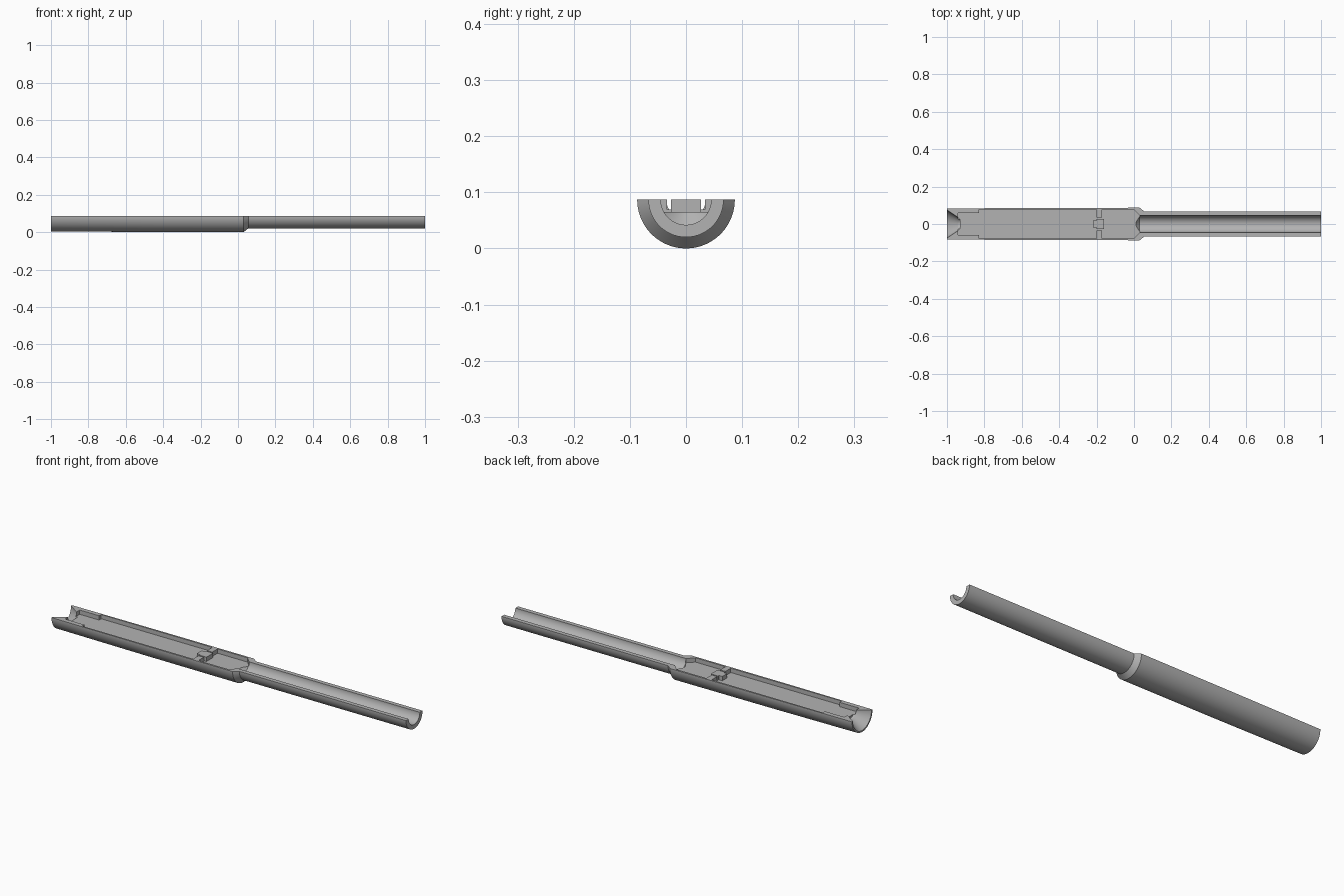
import bpy, bmesh, math
from mathutils import Matrix

cube = bpy.data.objects.get("Cube")
if cube:
    bpy.data.objects.remove(cube, do_unlink=True)

AXIS_Z = 0.087   # height of the tube axis and of the cut plane
FLOOR_Z = 0.065  # height of the pocket floors

grey = bpy.data.materials.new("plain_grey")
grey.use_nodes = True
grey.diffuse_color = (0.45, 0.45, 0.45, 1)
grey.node_tree.nodes["Principled BSDF"].inputs["Base Color"].default_value = grey.diffuse_color


def make_object(name, bm):
    bmesh.ops.recalc_face_normals(bm, faces=bm.faces)
    mesh = bpy.data.meshes.new(name)
    bm.to_mesh(mesh)
    bm.free()
    obj = bpy.data.objects.new(name, mesh)
    bpy.context.collection.objects.link(obj)
    mesh.materials.append(grey)
    return obj


def lathe(name, profile, sides=96):
    """Solid of revolution about the tube axis from (x, radius) points."""
    bm = bmesh.new()
    rings = []
    for x, r in profile:
        ring = []
        for i in range(sides):
            a = 2 * math.pi * i / sides
            ring.append(bm.verts.new((x, r * math.cos(a), AXIS_Z + r * math.sin(a))))
        rings.append(ring)
    for a, b in zip(rings, rings[1:]):
        for i in range(sides):
            j = (i + 1) % sides
            bm.faces.new((a[i], a[j], b[j], b[i]))
    bm.faces.new(rings[0])
    bm.faces.new(rings[-1])
    return make_object(name, bm)


def prism(name, half_outline, bottom, top=0.12):
    """Upright prism from an (x, y) outline mirrored across y = 0."""
    outline = half_outline + [(x, -y) for x, y in reversed(half_outline)]
    bm = bmesh.new()
    face = bm.faces.new([bm.verts.new((x, y, bottom)) for x, y in outline])
    extruded = bmesh.ops.extrude_face_region(bm, geom=[face])["geom"]
    verts = [v for v in extruded if isinstance(v, bmesh.types.BMVert)]
    bmesh.ops.translate(bm, verts=verts, vec=(0, 0, top - bottom))
    return make_object(name, bm)


def box(name, size, centre):
    bm = bmesh.new()
    bmesh.ops.create_cube(bm, size=1, matrix=Matrix.Translation(centre) @ Matrix.Diagonal((*size, 1)))
    return make_object(name, bm)


def cut(body, cutter):
    cutter.hide_render = True
    mod = body.modifiers.new("cut", "BOOLEAN")
    mod.operation = "DIFFERENCE"
    mod.solver = "EXACT"
    mod.object = cutter
    graph = bpy.context.evaluated_depsgraph_get()
    mesh = bpy.data.meshes.new_from_object(body.evaluated_get(graph))
    body.modifiers.clear()
    body.data = mesh
    bpy.data.objects.remove(cutter, do_unlink=True)


# Wide handle, shoulder and narrow barrel
body = lathe("half_tube", [(-1, 0.083), (-0.5, 0.086), (0.03, 0.087), (0.055, 0.067), (1, 0.067)])

# Round bore with a conical inner end, and flared rear mouth
cut(body, lathe("bore_cutter", [(-0.005, 0.004), (0.03, 0.045), (1.1, 0.045)]))
cut(body, lathe("mouth_cutter", [(-1.015, 0.085), (-0.94, 0.035), (-0.93, 0.035)]))

# Main pocket, narrowed at the rear, with a notch around the locating tab
cut(body, prism("main_pocket_cutter", [
    (-0.94, 0.06), (-0.83, 0.06), (-0.83, 0.077),
    (-0.2, 0.077), (-0.2, 0.02), (-0.22, 0.02)], FLOOR_Z))

# Front pocket, tapering toward the bore
cut(body, prism("front_pocket_cutter", [
    (-0.16, 0.027), (-0.17, 0.027), (-0.17, 0.077),
    (0.0, 0.077), (0.032, 0.044)], FLOOR_Z))

# Narrow slots through the cross wall
for side in (-1, 1):
    cut(body, box("slot_cutter", (0.05, 0.007, 0.05), (-0.185, side * 0.0305, 0.094)))

# Remove the upper half
cut(body, box("upper_half_cutter", (2.4, 0.4, 0.2), (0, 0, AXIS_Z + 0.1)))

# Smooth round surfaces with crisp edges
bpy.ops.object.select_all(action="DESELECT")
body.select_set(True)
bpy.context.view_layer.objects.active = body
bpy.ops.object.shade_smooth_by_angle(angle=math.radians(25))
